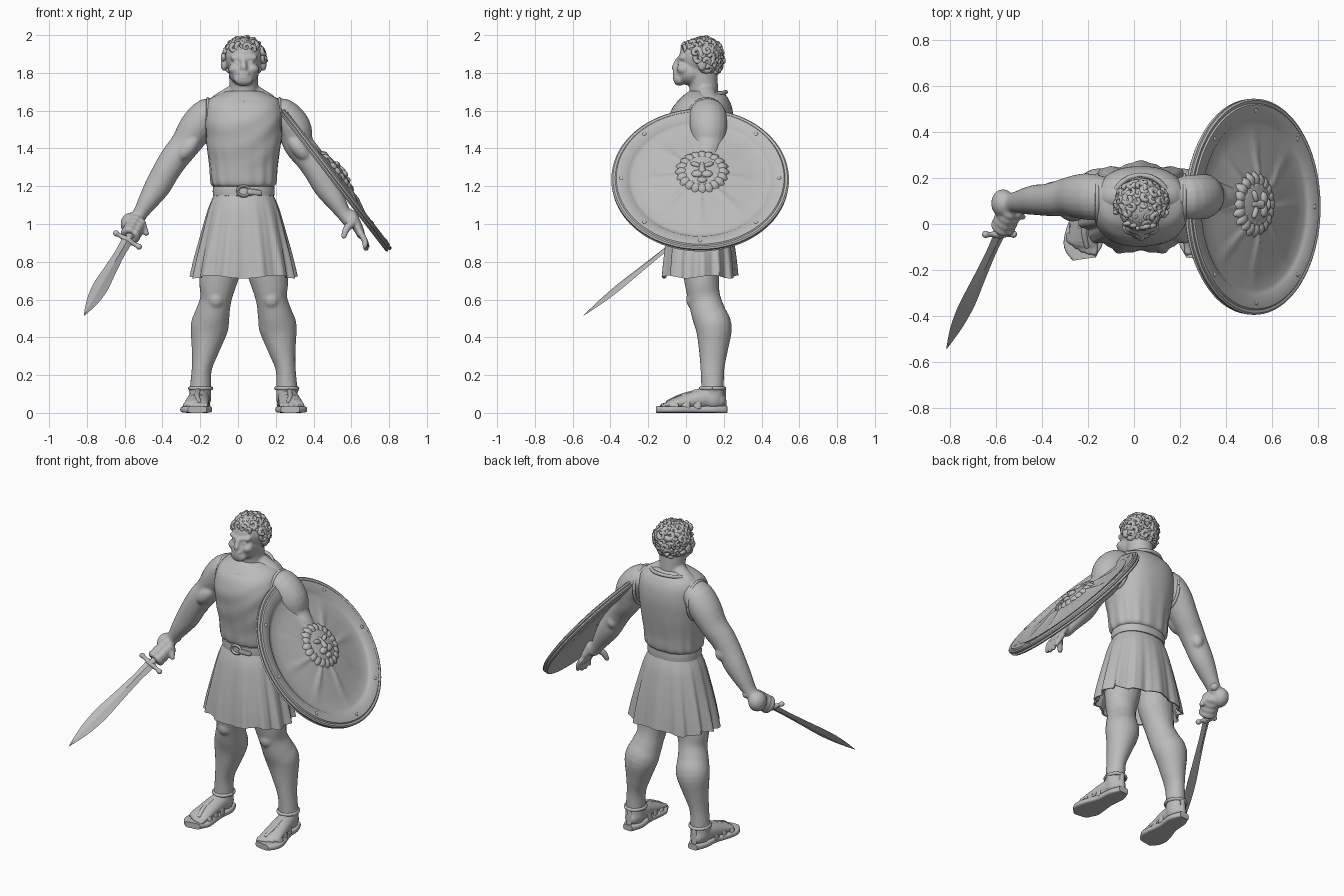
import bpy, bmesh, math, random
from mathutils import Vector, Matrix

random.seed(4)
if "Cube" in bpy.data.objects:
    bpy.data.objects.remove(bpy.data.objects["Cube"])

MID = 0.03  # body centre line in x
X, Y, Z = Vector((1, 0, 0)), Vector((0, 1, 0)), Vector((0, 0, 1))
TAU = math.tau

stone = bpy.data.materials.new("stone grey")
stone.use_nodes = True
stone.diffuse_color = (0.5, 0.5, 0.5, 1)
stone.node_tree.nodes["Principled BSDF"].inputs["Base Color"].default_value = (0.5, 0.5, 0.5, 1)


def curve(pts, steps):
    """Catmull-Rom interpolation of tuples of any length."""
    out = []
    for i in range(len(pts) - 1):
        p0, p1, p2, p3 = (pts[max(i - 1, 0)], pts[i], pts[i + 1], pts[min(i + 2, len(pts) - 1)])
        for k in range(steps):
            t = k / steps
            out.append([0.5 * (2 * b + (c - a) * t + (2 * a - 5 * b + 4 * c - d) * t * t
                               + (3 * b - a - 3 * c + d) * t ** 3)
                        for a, b, c, d in zip(p0, p1, p2, p3)])
    return out + [list(pts[-1])]


def skin(bm, rings, n=20, e=1.0, warp=None):
    """Loft through rings of (centre, half axis u, half axis v)."""
    rows = []
    for c, u, v in rings:
        row = []
        for k in range(n):
            th = TAU * k / n
            cs, sn = math.cos(th), math.sin(th)
            co = c + u * math.copysign(abs(cs) ** e, cs) + v * math.copysign(abs(sn) ** e, sn)
            row.append(bm.verts.new(warp(co, th) if warp else co))
        rows.append(row)
    for r0, r1 in zip(rows, rows[1:]):
        for k in range(n):
            bm.faces.new((r0[k], r0[(k + 1) % n], r1[(k + 1) % n], r1[k]))
    bm.faces.new(rows[0])
    bm.faces.new(rows[-1])


def limb(bm, pts, ref=Y, n=20, e=1.0, steps=4, ends=True):
    """Tube through points (x, y, z, half width, half depth along ref)."""
    pts = curve(pts, steps)
    cs = [Vector(p[:3]) for p in pts]
    rings = []
    for i, p in enumerate(pts):
        t = (cs[min(i + 1, len(cs) - 1)] - cs[max(i - 1, 0)]).normalized()
        side = ref.cross(t).normalized()
        up = t.cross(side)
        tips = [(0, 1)]
        if ends and i in (0, len(pts) - 1):
            tips = [(0, 1), (0.5, 0.87), (0.87, 0.5), (0.98, 0.15)]
            if i == 0:
                tips = [(-a, b) for a, b in reversed(tips)]
        for off, sc in tips:
            rings.append((cs[i] + t * off * min(p[3], p[4]), side * p[3] * sc, up * p[4] * sc))
    skin(bm, rings, n, e)


def blob(bm, c, r, rot=Matrix()):
    m = Matrix.Translation(c) @ rot @ Matrix.Diagonal((*r, 1))
    bmesh.ops.create_uvsphere(bm, u_segments=16, v_segments=10, radius=1, matrix=m)


def loop(bm, c, u, v, r, ref, lift=Vector(), turn=1.0, start=0.0, n=8, count=24):
    """Round cord along an ellipse or arc."""
    pts = []
    for k in range(count + 1):
        th = start + TAU * turn * k / count
        co = Vector(c) + u * math.cos(th) + v * math.sin(th) + lift * math.sin(th)
        pts.append((*co, r, r))
    limb(bm, pts, ref, n, steps=1, ends=turn < 1)


def curl(bm, c, nor, size):
    """Small spiral lock lying on a surface."""
    u = nor.orthogonal().normalized()
    u = Matrix.Rotation(random.uniform(0, TAU), 3, nor) @ u
    v = nor.cross(u)
    pts = []
    for k in range(10):
        th, f = k * 0.6, 1 - k * 0.07
        co = c + (u * math.cos(th) + v * math.sin(th)) * size * f + nor * k * size * 0.06
        pts.append((*co, size * (.58 - k * .025), size * .5))
    limb(bm, pts, nor, 8, steps=1)


def finish(name, bm, voxel=0, angle=45, matrix=None):
    bmesh.ops.recalc_face_normals(bm, faces=bm.faces)
    me = bpy.data.meshes.new(name)
    if matrix:
        bm.transform(matrix)
    bm.to_mesh(me)
    bm.free()
    me.materials.append(stone)
    me.polygons.foreach_set("use_smooth", [True] * len(me.polygons))
    ob = bpy.data.objects.new(name, me)
    bpy.context.collection.objects.link(ob)
    if voxel:
        rm = ob.modifiers.new("Blend", "REMESH")
        rm.mode, rm.voxel_size, rm.use_smooth_shade = "VOXEL", voxel, True
        sm = ob.modifiers.new("Soften", "SMOOTH")
        sm.factor, sm.iterations = 0.5, 3
    else:
        me.set_sharp_from_angle(angle=math.radians(angle))


# Sword frame
guard = Vector((-0.585, -0.045, 0.915))
aim = Vector((-0.34, -0.735, -0.59)).normalized()
wide = Vector((0.86, 0, -0.51))
wide = (wide - aim * wide.dot(aim)).normalized()
flat = aim.cross(wide)

# Body: legs, arms, hands, neck and head blended together
body = bmesh.new()
LEG = [(.1, .08, 1, .1, .11), (.122, .08, .78, .108, .1), (.138, .085, .68, .098, .09), (.148, .098, .6, .083, .086),
       (.166, .122, .52, .092, .092), (.182, .147, .45, .1, .096), (.202, .145, .34, .075, .078),
       (.221, .14, .24, .054, .064), (.228, .14, .15, .055, .06), (.23, .14, .07, .058, .062)]
ARM = [(.12, .11, 1.57, .08, .08), (.19, .115, 1.58, .086, .098), (.25, .12, 1.51, .092, .1), (.31, .12, 1.42, .08, .085),
       (.365, .11, 1.35, .076, .076), (.41, .105, 1.28, .072, .07), (.455, .105, 1.2, .069, .066),
       (.5, .1, 1.13, .056, .058), (.545, .095, 1.06, .04, .045), (.575, .09, 1.02, .037, .044)]
FOOT = [(.23, .168, .065, .045, .045), (.235, .1, .075, .055, .055), (.245, 0, .06, .062, .042), (.252, -.08, .046, .068, .024)]
for s in (1, -1):
    def side(p, extra=0.0):
        return (MID + s * (p[0] + extra), *p[1:])
    limb(body, [side(p) for p in LEG])
    blob(body, side((.147, .04, .6)), (.045, .04, .05))
    blob(body, side((.145, .155, .47)), (.058, .075, .085))
    limb(body, [side(p) for p in FOOT], Z)
    for k in range(5):  # toes
        x, y = .2 + k * .026, -.125 + k * k * .003
        limb(body, [side((x, -.07, .047, .015, .016)), side((x + .002, y, .038, .014, .014))], Z, 10)
    for y in (.08, .2):
        blob(body, side((.228 + (y < .1) * .03, .14, .125)), (.035, .03, .025))
    # the shield arm tucks in behind the plate below the shoulder
    limb(body, [side(p, (.015 if p[2] > 1.45 else -.018) * (s > 0)) for p in ARM])
    blob(body, side((.295, .06, 1.4)), (.045, .05, .08), Matrix.Rotation(s * -.7, 4, "Y"))
    blob(body, side((.385, .15, 1.27)), (.035, .035, .045))
    limb(body, [side((.05, .105, 1.695, .045, .05)), side((.13, .12, 1.64, .05, .06))])  # trapezius
    blob(body, side((.104, .085, 1.845)), (.018, .026, .036))  # ear
    limb(body, [side((.012, -.036, 1.875, .014, .012)), side((.06, -.02, 1.88, .012, .014))], Z, 10)  # brow
    blob(body, side((.036, -.03, 1.853)), (.017, .014, .01))
    blob(body, side((.046, -.012, 1.82)), (.036, .038, .03))

limb(body, [(MID, .1, 1.58, .09, .08), (MID, .095, 1.7, .076, .076), (MID, .085, 1.82, .08, .08)])
blob(body, (MID, .075, 1.885), (.1, .112, .104))
blob(body, (MID, .025, 1.803), (.081, .084, .07))
limb(body, [(MID, -.04, 1.87, .012, .016), (MID, -.058, 1.828, .019, .019)], Y, 12)  # nose
blob(body, (MID, -.035, 1.765), (.052, .032, .034))   # bearded chin
for z in (1.777, 1.799):
    blob(body, (MID, -.056, z), (.032, .016, .009))

# Right fist wrapped round the grip
blob(body, (-.57, .09, 1.0), (.052, .062, .06))
for k in range(4):
    loop(body, guard - aim * (.045 + k * .033), wide * .036, flat * .036, .02, aim, turn=.85, start=2, n=10, count=12)
limb(body, [(-.54, .08, 1.03, .024, .024), (-.505, .05, .99, .02, .02), (-.485, .03, .95, .015, .015)], Y, 10)
# Open left hand
limb(body, [(.6, .09, 1.04, .035, .04), (.635, .085, .98, .027, .055), (.65, .08, .945, .022, .056)])
for k in range(4):
    y = .035 + k * .032
    limb(body, [(.65, y, .95, .018, .018), (.672, y - .006, .91, .017, .017),
                (.672 + k * .004, y - .015, .868 + (k - 1.5) ** 2 * .006, .014, .014)], Y, 10)
limb(body, [(.61, .05, 1.01, .022, .022), (.575, .015, .975, .02, .02), (.56, 0, .935, .015, .015)], Y, 10)
finish("body", body, voxel=.008)

# Curly hair over the skull, leaving the face open
hair = bmesh.new()
for i in range(130):
    z = 1 - 2 * (i + .5) / 130
    r, th = math.sqrt(1 - z * z), i * 2.39996
    d = Vector((r * math.cos(th), r * math.sin(th), z))
    if z < -.8 or (d.y < -.3 and z < .5) or (d.y < .15 and z < -.2):
        continue
    c = Vector((MID + d.x * .1, .085 + d.y * .1, 1.88 + d.z * .095))
    curl(hair, c, d, random.uniform(.017, .029))
for x in (-.05, -.02, .015, .045):  # forelocks
    curl(hair, Vector((MID + x, -.012 + abs(x) * .3, 1.94 - abs(x) * .2)), -Y, .022)
finish("curly_hair", hair, angle=80)

# Tunic top with hanging drapery folds
def drape(co, th):
    f = min(max((1.45 - co.z) / .25, 0), 1) * .02 * math.sin(15 * th + 4 * co.z)
    if co.y < .05 and 1.25 < co.z < 1.66:
        dx = co.x - MID
        f += .011 * math.sin(50 * (co.z - .45 * dx - 2.2 * dx * dx)) * math.sin(math.pi * (co.z - 1.25) / .41)
    return Vector((MID + (co.x - MID) * (1 + f), .075 + (co.y - .075) * (1 + f), co.z))

# height, centre depth, half width, half depth
TOP = [(1.15, .075, .145, .11), (1.19, .075, .148, .113), (1.215, .075, .172, .135), (1.3, .075, .18, .145),
       (1.42, .075, .196, .165), (1.53, .077, .207, .174), (1.61, .085, .204, .16), (1.66, .096, .182, .13),
       (1.688, .1, .13, .105), (1.705, .1, .085, .08)]
top = bmesh.new()
skin(top, [(Vector((MID, y, z)), X * a, Y * b) for z, y, a, b in curve(TOP, 5)], 96, .85, drape)
loop(top, (MID, .088, 1.672), X * .125, Y * .124, .011, Z, Z * .026, count=40)
for s in (1, -1):  # armhole hems
    loop(top, (MID + s * .19, .11, 1.545), Y * .102, Z * .118, .009, X, count=32)
finish("tunic_top", top, angle=60)

# Pleated skirt, open underneath
def pleat(co, th):
    t = min(max((1.18 - co.z) / .46, 0), 1)
    f = 1 + t * (.045 * math.sin(13 * th + 1.3 * math.sin(2 * th)) + .015 * math.sin(29 * th))
    return Vector((MID + (co.x - MID) * f, .07 + (co.y - .07) * f, co.z + .008 * t * math.sin(5 * th)))

SKIRT = [(1.2, .145, .112), (1.16, .155, .12), (1.08, .187, .148), (.95, .222, .172), (.82, .254, .188), (.72, .274, .196)]
skirt = bmesh.new()
rows = curve(SKIRT, 5) + [(.722, .264, .186), (.85, .22, .165), (.98, .17, .14)]
skin(skirt, [(Vector((MID, .07, z)), X * a, Y * b) for z, a, b in rows], 128, .9, pleat)
finish("skirt", skirt, angle=60)

# Belt and buckle
belt = bmesh.new()
BELT = [(1.148, .15, .118), (1.15, .162, .128), (1.174, .164, .13), (1.198, .162, .128), (1.2, .15, .118)]
skin(belt, [(Vector((MID, .072, z)), X * a, Y * b) for z, a, b in BELT], 64, .9)
loop(belt, (MID, -.06, 1.174), X * .032, Z * .026, .008, Y)
limb(belt, [(MID + .03, -.058, 1.172, .016, .012), (MID + .085, -.045, 1.165, .014, .01)], Y, 10, .5)
finish("belt", belt)

# Sandals
SOLE = [(.23, .218, .018, .032, .018), (.23, .15, .018, .058, .018), (.237, .06, .018, .058, .018),
        (.248, -.04, .018, .08, .018), (.252, -.1, .018, .082, .018), (.246, -.152, .018, .05, .018)]
for s, name in ((1, "left_sandal"), (-1, "right_sandal")):
    sandal = bmesh.new()
    limb(sandal, [(MID + s * p[0], *p[1:]) for p in SOLE], Z, 24, .45, ends=False)
    for x, y, a, h in ((.25, -.06, .07, .046), (.245, 0, .062, .074), (.237, .06, .056, .094)):
        limb(sandal, [(MID + s * x + a * math.cos(q), y, .025 + h * math.sin(q), .005, .02)
                      for q in [math.pi * k / 10 for k in range(11)]], Y, 8, .6, 2)
    loop(sandal, (MID + s * .228, .14, .13), X * .057, Y * .063, .01, Z)
    limb(sandal, [(MID + s * .23, .207, .03, .018, .008), (MID + s * .229, .203, .13, .016, .008)], Y, 10)
    limb(sandal, [(MID + s * .24, .08, .125, .012, .006), (MID + s * .247, -.03, .094, .012, .006),
                  (MID + s * .235, -.1, .06, .01, .006)], Z, 10)
    finish(name, sandal)

# Shield, built lying flat and then turned onto the left arm
def rays(co, th):
    r = math.hypot(co.x, co.y)
    if co.z > 0 and .1 < r < .34:
        co.z += .014 * max(0, math.cos(8 * th)) ** 4 * (.34 - r) / .24
    return co

PLATE = [(.01, .01), (.2, 0), (.36, -.018), (.46, -.02), (.468, -.012), (.462, -.004), (.47, .002), (.47, .01), (.462, .016),
         (.45, .014), (.444, .02), (.39, .018), (.382, .01), (.36, .004), (.3, .008), (.22, .016), (.15, .028), (.08, .036), (.01, .04)]
pose = Matrix(((0, -.61, .79, .517), (1, 0, 0, .075), (0, .79, .61, 1.232), (0, 0, 0, 1)))
shield = bmesh.new()
skin(shield, [(Z * z, X * r, Y * r) for r, z in PLATE], 96, 1, rays)
for k in range(8):  # worn rivets on the rim
    q = TAU * k / 8
    blob(shield, (.418 * math.cos(q), .418 * math.sin(q), .018), (.011, .011, .005))
finish("shield", shield, matrix=pose)

# Maned beast face on the shield centre
boss = bmesh.new()
hub = Vector((.01, .03, .028))
blob(boss, hub, (.118, .125, .032))
for ring, count, size in ((.12, 20, .023), (.09, 15, .02)):
    for k in range(count):
        q = TAU * k / count
        d = Vector((math.cos(q), math.sin(q), 0))
        tip, base = hub + d * (ring + .025), hub + d * (ring - .03) + Z * .012
        limb(boss, [(*base, size * .8, .01), (*((tip + base) / 2 + Z * .006), size, .011), (*(tip - Z * .01), .006, .006)], Z, 8)
for x in (-1, 1):
    blob(boss, hub + Vector((x * .035, .03, .03)), (.028, .014, .014), Matrix.Rotation(x * .4, 4, "Z"))
    blob(boss, hub + Vector((x * .026, -.032, .03)), (.03, .022, .016))
limb(boss, [(*(hub + Vector((0, .04, .026))), .012, .01), (*(hub + Vector((0, -.015, .034))), .02, .014)], Z, 10)
blob(boss, hub + Vector((0, -.068, .02)), (.028, .018, .018))
finish("shield_boss", boss, angle=60, matrix=pose)

# Sword: leaf blade, cross guard, ringed grip and pommel
BLADE = [(0, .03, .011), (.12, .027, .01), (.28, .034, .009), (.42, .041, .008), (.54, .032, .006), (.63, .014, .004), (.68, .001, .001)]
blade = bmesh.new()
limb(blade, [(*(guard + aim * d), a, b) for d, a, b in BLADE], flat, 4, ends=False)
finish("sword_blade", blade, angle=20)
hilt = bmesh.new()
limb(hilt, [(*(guard + wide * w), r, r) for w, r in ((-.07, .016), (-.045, .011), (0, .018), (.045, .011), (.07, .016))], flat, 14)
limb(hilt, [(*(guard - aim * d * .012), .018 + .004 * (d % 2), .018 + .004 * (d % 2)) for d in range(17)], flat, 14, steps=2)
blob(hilt, guard - aim * .215, (.028, .028, .028))
finish("sword_hilt", hilt)
